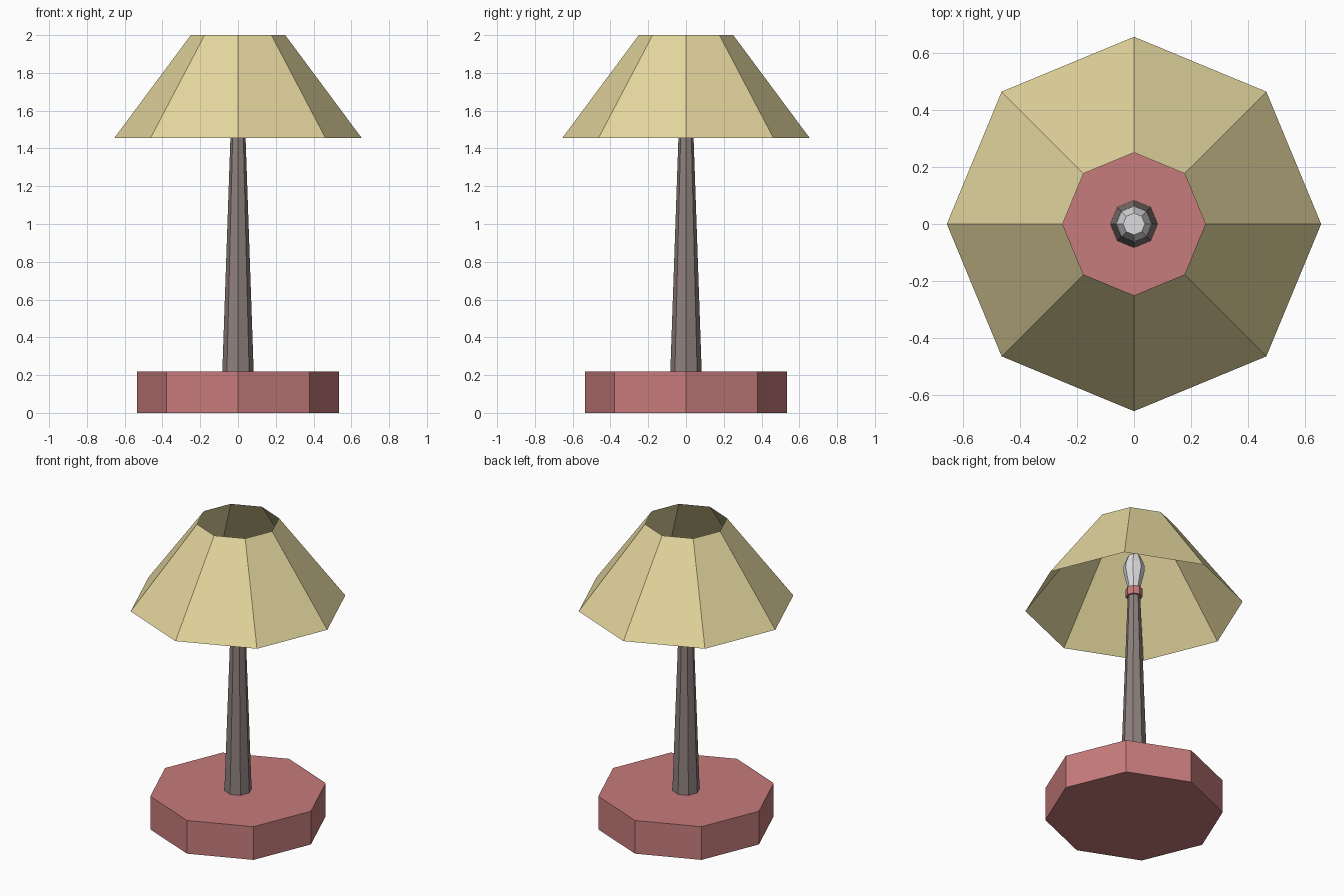
import bpy, bmesh
from math import cos, sin, tau

SIDES = 8

if "Cube" in bpy.data.objects:
    bpy.data.objects.remove(bpy.data.objects["Cube"], do_unlink=True)


def material(name, rgb):
    mat = bpy.data.materials.new(name)
    mat.use_nodes = True
    mat.diffuse_color = (*rgb, 1)
    bsdf = next(n for n in mat.node_tree.nodes if n.type == "BSDF_PRINCIPLED")
    bsdf.inputs["Base Color"].default_value = (*rgb, 1)
    return mat


def turned_part(name, profile, mat, capped=True):
    """Octagonal solid from (radius, height) points, listed bottom to top."""
    bm = bmesh.new()
    rings = [[bm.verts.new((r * cos(tau * i / SIDES), r * sin(tau * i / SIDES), z))
              for i in range(SIDES)] for r, z in profile]
    for low, high in zip(rings, rings[1:]):
        for i in range(SIDES):
            j = (i + 1) % SIDES
            bm.faces.new((low[i], low[j], high[j], high[i]))
    if capped:
        bm.faces.new(rings[0][::-1])
        bm.faces.new(rings[-1])
    mesh = bpy.data.meshes.new(name)
    bm.to_mesh(mesh)
    bm.free()
    mesh.materials.append(mat)
    obj = bpy.data.objects.new(name, mesh)
    bpy.context.collection.objects.link(obj)
    return obj


red = material("dusty red", (0.57, 0.20, 0.20))
grey = material("warm grey metal", (0.27, 0.22, 0.21))
cream = material("cream fabric", (0.77, 0.67, 0.34))
white = material("bulb white", (0.72, 0.72, 0.74))

# Base and tapered stem
turned_part("base", [(0.535, 0), (0.535, 0.22)], red)
turned_part("stem", [(0.083, 0.22), (0.038, 1.52)], grey)

# Socket collar and bulb
turned_part("socket_collar", [(0.05, 1.52), (0.05, 1.575)], red)
turned_part("bulb", [(0.036, 1.575), (0.065, 1.70), (0.062, 1.74), (0.038, 1.80)], white)

# Shade, a thin sheet open at both ends
turned_part("lamp_shade", [(0.655, 1.455), (0.25, 2.0)], cream, capped=False)
